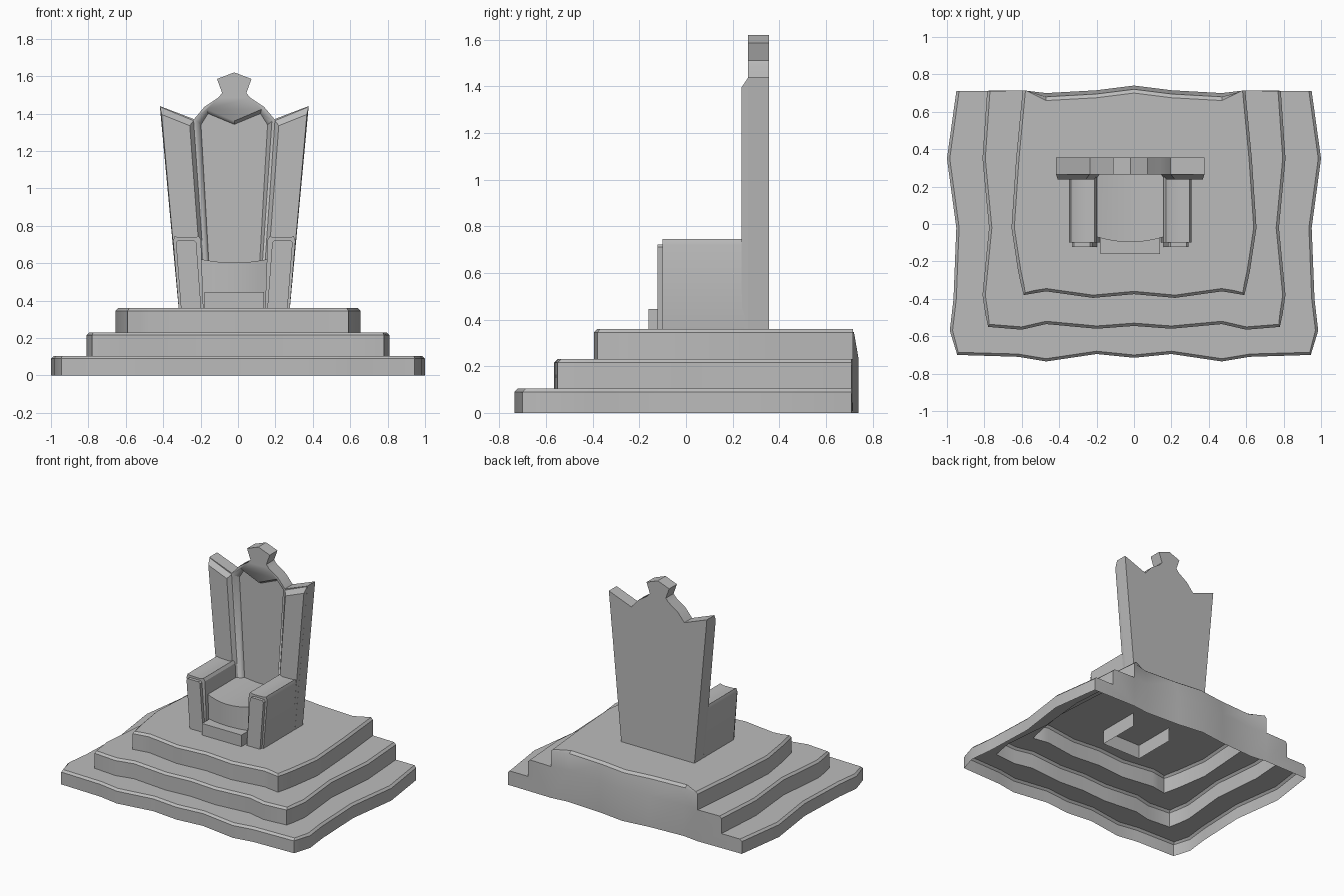
import bpy, bmesh
from mathutils import Vector

cube = bpy.data.objects.get("Cube")
if cube:
    bpy.data.objects.remove(cube)

stone = bpy.data.materials.new("grey stone")
stone.use_nodes = True
GREY = (0.5, 0.5, 0.5, 1)
stone.diffuse_color = GREY
stone.node_tree.nodes["Principled BSDF"].inputs["Base Color"].default_value = GREY

CX = -0.02  # the throne sits slightly off the dais centre


def finish(name, bm):
    bmesh.ops.remove_doubles(bm, verts=bm.verts, dist=0.0005)
    bmesh.ops.recalc_face_normals(bm, faces=bm.faces)
    mesh = bpy.data.meshes.new(name)
    bm.to_mesh(mesh)
    bm.free()
    mesh.materials.append(stone)
    ob = bpy.data.objects.new(name, mesh)
    bpy.context.collection.objects.link(ob)
    bpy.ops.object.select_all(action='DESELECT')
    ob.select_set(True)
    bpy.context.view_layer.objects.active = ob
    bpy.ops.object.shade_smooth_by_angle(angle=0.5)
    return ob


def face(bm, points):
    return bm.faces.new([bm.verts.new(p) for p in points])


def prism(name, front, back, y0, y1, side=1):
    """Solid between two (x, z) outlines at depths y0 and y1."""
    bm = bmesh.new()
    a = [bm.verts.new((CX + side * x, y0, z)) for x, z in front]
    b = [bm.verts.new((CX + side * x, y1, z)) for x, z in back]
    bm.faces.new(a)
    bm.faces.new(b[::-1])
    for i in range(len(a)):
        j = (i + 1) % len(a)
        bm.faces.new((a[i], b[i], b[j], a[j]))
    return finish(name, bm)


def mirrored(half):
    """Complete a half outline that ends on the centre line."""
    return half + [(-x, v) for x, v in reversed(half) if x]


def inset(path, d):
    out = []
    for i, p in enumerate(path):
        t = Vector(path[min(i + 1, len(path) - 1)]) - Vector(path[max(i - 1, 0)])
        t.normalize()
        y = p[1] if i in (0, len(path) - 1) else p[1] - t.x * d
        out.append((p[0] + t.y * d, y))
    return out


# Stepped dais: a hollow shell, each half outline running back to front
TIERS = [
    ([(.95, .71), (1, .35), (.95, -.02), (.965, -.4), (.985, -.57), (.945, -.70),
      (.62, -.71), (.47, -.735), (.2, -.695), (0, -.715)], 0, .105),
    ([(.785, .71), (.81, .35), (.775, -.02), (.81, -.38), (.795, -.48), (.78, -.55),
      (.6, -.565), (.47, -.535), (.2, -.56), (0, -.545)], .105, .23),
    ([(.595, .715), (.63, .35), (.655, -.02), (.62, -.25), (.605, -.32), (.59, -.38),
      (.53, -.37), (.47, -.36), (.22, -.395), (0, -.375)], .23, .36),
]
BEVEL = .015
bm = bmesh.new()
rows = []
for half, z0, z1 in TIERS:
    path = mirrored(half)
    for outline, z in ((path, z0), (path, z1 - BEVEL), (inset(path, BEVEL), z1)):
        rows.append([(x, y, z) for x, y in outline])
for low, high in zip(rows, rows[1:]):
    for i in range(len(low) - 1):
        face(bm, (low[i], low[i + 1], high[i + 1], high[i]))

# Wavy back wall, leaning in at the top, with stepped ends
wave = mirrored([(.595, .715), (.47, .70), (.2, .715), (0, .74)])
wall = []
for z, lean in ((0, 0), (.23, 0), (.345, .02), (.36, .04)):
    wall.append([(x, y - (lean if abs(x) < .5 else 0), z) for x, y in wave])
wall[-1][0], wall[-1][-1] = rows[-1][0], rows[-1][-1]
for low, high in zip(wall, wall[1:]):
    for i in range(len(low) - 1):
        face(bm, (low[i], high[i], high[i + 1], low[i + 1]))
for end in (0, -1):
    face(bm, [r[end] for r in rows[:7]] + [wall[0][end]])
face(bm, rows[-1] + wall[-1][-2:0:-1])
finish("stepped_dais", bm)

# Tall backrest with crown-like finial
back_outline = mirrored([(.297, .355), (.398, 1.44), (.215, 1.37), (.16, 1.435),
                         (.085, 1.485), (.065, 1.51), (.092, 1.585), (0, 1.62)])
backrest = prism("backrest", back_outline, back_outline, .265, .355)

# Recessed centre panel with sloping edges
recess_rim = mirrored([(.145, .5), (.203, 1.36), (.147, 1.425), (0, 1.362)])
recess_floor = mirrored([(.13, .5), (.178, 1.34), (.14, 1.40), (0, 1.342)])
cutter = prism("recess_cutter", recess_rim, recess_floor, .262, .30)
cutter.hide_render = True
bpy.context.view_layer.objects.active = backrest
cut = backrest.modifiers.new("recess", 'BOOLEAN')
cut.operation = 'DIFFERENCE'
cut.solver = 'EXACT'
cut.object = cutter
bpy.ops.object.modifier_apply(modifier=cut.name)
bpy.data.objects.remove(cutter)

# Raised side wings, armrests and their front plates
for side, label in ((1, "left"), (-1, "right")):
    prism(label + "_wing",
          [(.296, .36), (.388, 1.395), (.238, 1.335), (.175, .5)],
          [(.297, .36), (.398, 1.44), (.215, 1.365), (.155, .5)], .238, .268, side)
    arm = [(.297, .36), (.327, .72), (.318, .745), (.30, .738), (.215, .736),
           (.19, .745), (.178, .725), (.165, .36)]
    prism(label + "_armrest", arm, arm, -.10, .25, side)
    plate = [(.285, .36), (.312, .71), (.302, .722), (.215, .722), (.203, .71), (.177, .36)]
    prism(label + "_arm_plate", plate, plate, -.123, -.095, side)

# Seat block: dished top and bowed front
bm = bmesh.new()
steps = 8
for i in range(steps):
    def edge(k):
        u = 2 * k / steps - 1
        return CX + .185 * u, -.097 + .03 * u * u, .603 + .02 * u * u
    (xa, ya, za), (xb, yb, zb) = edge(i), edge(i + 1)
    face(bm, ((xa, ya, .36), (xb, yb, .36), (xb, yb, zb), (xa, ya, za)))
    face(bm, ((xa, ya, za), (xb, yb, zb), (xb, .31, zb), (xa, .31, za)))
finish("seat", bm)

# Footrest: open shell that reaches below the top step
bm = bmesh.new()
bmesh.ops.create_cube(bm, size=1)
for v in bm.verts:
    v.co = (CX + v.co.x * .32, v.co.y * .32, .35 + v.co.z * .19)
bm.normal_update()
hidden = [f for f in bm.faces if f.normal.z < -.5 or f.normal.y > .5]
bmesh.ops.delete(bm, geom=hidden, context='FACES')
finish("footrest", bm)
